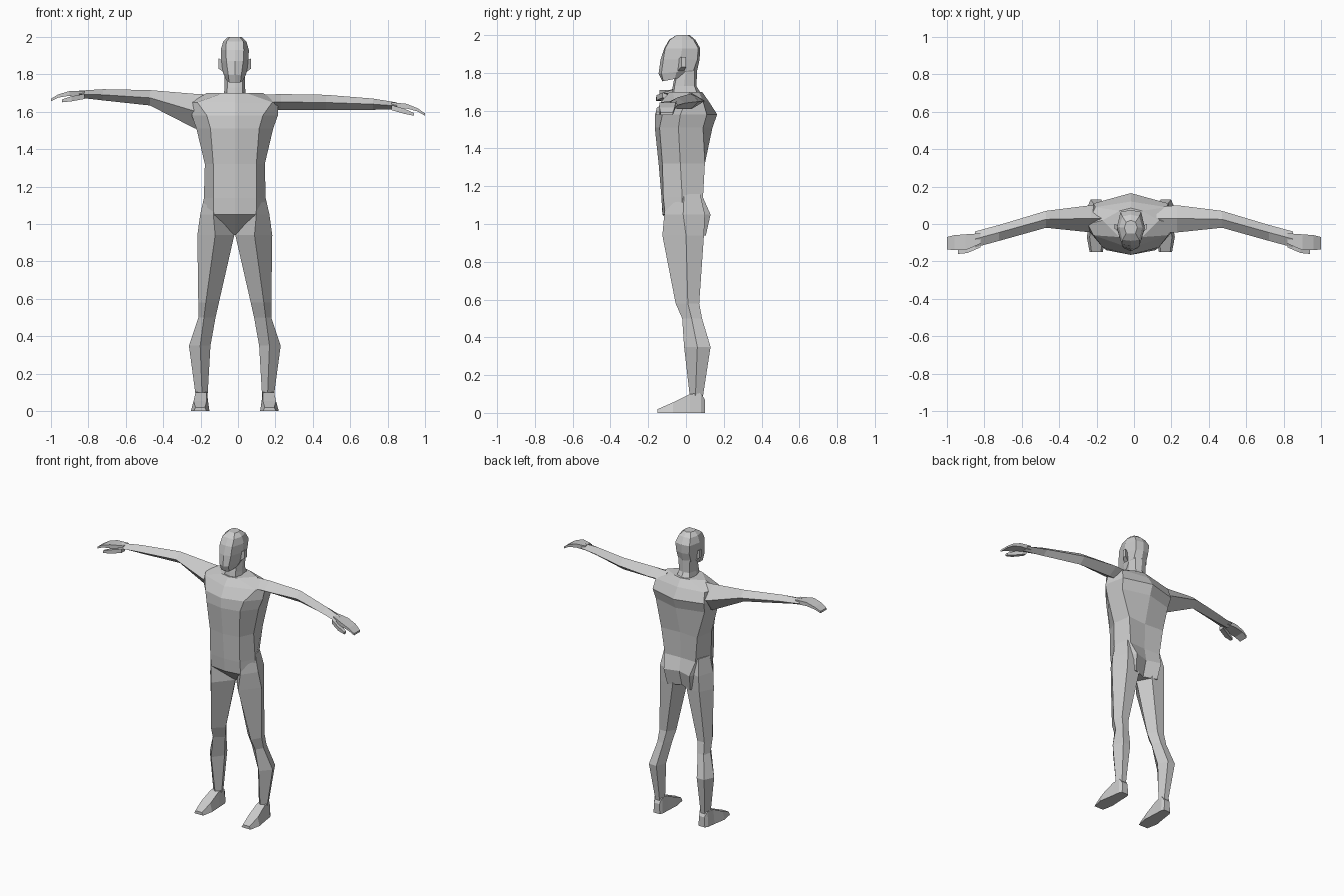
import bpy
import bmesh

default_cube = bpy.data.objects.get("Cube")
if default_cube:
    bpy.data.objects.remove(default_cube, do_unlink=True)

MIDLINE = -0.017      # the body stands slightly off centre
GREY = (0.6, 0.6, 0.6, 1.0)

material = bpy.data.materials.new("plain grey")
material.use_nodes = True
material.diffuse_color = GREY
material.node_tree.nodes["Principled BSDF"].inputs["Base Color"].default_value = GREY


def loft(name, rings):
    """Skin a list of equally sized point rings and cap both ends."""
    bm = bmesh.new()
    loops = [[bm.verts.new(point) for point in ring] for ring in rings]
    count = len(loops[0])
    for lower, upper in zip(loops, loops[1:]):
        for i in range(count):
            j = (i + 1) % count
            bm.faces.new((lower[i], lower[j], upper[j], upper[i]))
    bm.faces.new(loops[0])
    bm.faces.new(loops[-1])
    bmesh.ops.recalc_face_normals(bm, faces=bm.faces)
    mesh = bpy.data.meshes.new(name)
    bm.to_mesh(mesh)
    bm.free()
    mesh.materials.append(material)
    obj = bpy.data.objects.new(name, mesh)
    bpy.context.collection.objects.link(obj)
    return obj


def body_ring(z, front, corner, side, rear, back, tilt=0.0):
    """Eight-sided symmetric cross-section; tilt raises the back."""
    right_half = [corner, side, rear]
    left_half = [(-x, y) for x, y in reversed(right_half)]
    outline = [(0, front)] + right_half + [(0, back)] + left_half
    return [(MIDLINE + x, y, z + tilt * y) for x, y in outline]


# Torso from crotch to shoulder line
loft("torso", [
    body_ring(0.94, 0.0, (0.02, 0.0), (0.1, 0.03), (0.09, 0.105), 0.07),
    body_ring(1.05, -0.125, (0.115, -0.11), (0.17, -0.02), (0.1, 0.13), 0.1),
    body_ring(1.14, -0.13, (0.115, -0.12), (0.165, -0.02), (0.12, 0.09), 0.085),
    body_ring(1.32, -0.145, (0.115, -0.125), (0.16, -0.03), (0.14, 0.1), 0.09),
    body_ring(1.51, -0.165, (0.13, -0.14), (0.205, -0.04), (0.19, 0.09), 0.14),
    body_ring(1.58, -0.165, (0.15, -0.125), (0.23, -0.03), (0.2, 0.11), 0.165),
    body_ring(1.65, -0.13, (0.2, -0.06), (0.23, 0.0), (0.19, 0.09), 0.12),
    body_ring(1.7, -0.085, (0.06, -0.07), (0.15, 0.02), (0.06, 0.07), 0.085),
])

# Neck
loft("neck", [
    body_ring(1.66, -0.08, (0.045, -0.07), (0.06, -0.02), (0.06, 0.07), 0.1),
    body_ring(1.73, -0.07, (0.04, -0.06), (0.055, -0.01), (0.04, 0.045), 0.055),
    body_ring(1.83, -0.05, (0.04, -0.04), (0.055, 0.0), (0.045, 0.045), 0.06),
])

# Head from jaw to crown
loft("head", [
    body_ring(1.78, -0.125, (0.03, -0.12), (0.045, -0.06), (0.03, 0.0), 0.02, tilt=0.2),
    body_ring(1.81, -0.145, (0.035, -0.13), (0.062, -0.05), (0.05, 0.04), 0.06, tilt=0.1),
    body_ring(1.87, -0.135, (0.045, -0.12), (0.073, -0.03), (0.05, 0.06), 0.072),
    body_ring(1.93, -0.115, (0.048, -0.11), (0.075, -0.02), (0.055, 0.065), 0.075),
    body_ring(1.975, -0.09, (0.045, -0.085), (0.062, -0.02), (0.045, 0.04), 0.05),
    body_ring(2.0, -0.05, (0.025, -0.05), (0.035, -0.02), (0.025, 0.01), 0.02),
])


def make_ear(label, side):
    def ring(x, front, back, low, high):
        x = MIDLINE + side * x
        return [(x, front, low), (x, back, low), (x, back, high), (x, front, high)]

    loft(label + "_ear", [ring(0.06, -0.045, -0.01, 1.81, 1.87),
                          ring(0.087, -0.025, 0.0, 1.83, 1.885)])


def make_leg(label, side):
    def ring(z, inner, shin, outer, front, middle, back):
        heel_side = (shin + outer) / 2
        calf_side = (shin + inner) / 2
        outline = [(shin, front), (outer, middle), (heel_side, back),
                   (calf_side, back), (inner, middle)]
        return [(MIDLINE + side * x, y, z) for x, y in outline]

    loft(label + "_leg", [
        ring(1.16, 0.03, 0.11, 0.16, -0.1, -0.01, 0.075),
        ring(1.05, 0.02, 0.115, 0.185, -0.115, -0.015, 0.1),
        ring(0.94, 0.003, 0.105, 0.2, -0.125, 0.0, 0.095),
        ring(0.58, 0.085, 0.155, 0.195, -0.055, 0.01, 0.07),
        ring(0.5, 0.103, 0.165, 0.195, -0.02, 0.03, 0.085),
        ring(0.35, 0.13, 0.185, 0.245, -0.01, 0.06, 0.13),
        ring(0.09, 0.145, 0.175, 0.21, 0.02, 0.05, 0.09),
    ])


def make_foot(label, side):
    def ring(y, centre, sole, top, height):
        outline = [(centre - sole, 0), (centre + sole, 0),
                   (centre + top, height), (centre - top, height)]
        return [(MIDLINE + side * x, y, z) for x, z in outline]

    loft(label + "_foot", [
        ring(0.1, 0.175, 0.025, 0.02, 0.07),
        ring(0.08, 0.177, 0.035, 0.03, 0.105),
        ring(0.02, 0.18, 0.04, 0.03, 0.1),
        ring(-0.07, 0.185, 0.05, 0.035, 0.055),
        ring(-0.15, 0.185, 0.035, 0.025, 0.02),
    ])


def make_arm(label, side, armpit, droop):
    def place(x, y, z):
        return (side * x, y, z - droop * max(0, x - 0.22))

    def arm_ring(x, front, ridge, back, top, bottom):
        middle = (top + bottom) / 2
        return [place(x, ridge, top), place(x, front, middle),
                place(x, ridge, bottom), place(x, back, middle)]

    def hand_ring(x, front, back, top, bottom):
        return [place(x, front, top), place(x, front, bottom),
                place(x, back, bottom), place(x, back, top)]

    # Upper arm and forearm
    loft(label + "_arm", [
        arm_ring(0.12, -0.05, 0.03, 0.09, 1.69, armpit),
        arm_ring(0.23, -0.045, 0.03, 0.1, 1.695, armpit),
        arm_ring(0.47, -0.02, 0.025, 0.07, 1.715, 1.633),
        arm_ring(0.72, -0.09, -0.045, -0.005, 1.72, 1.66),
        arm_ring(0.85, -0.125, -0.08, -0.04, 1.712, 1.675),
    ])
    # Flat curved hand
    loft(label + "_hand", [
        hand_ring(0.82, -0.105, -0.05, 1.71, 1.68),
        hand_ring(0.9, -0.14, -0.055, 1.71, 1.685),
        hand_ring(0.96, -0.14, -0.06, 1.692, 1.675),
        hand_ring(1.0, -0.135, -0.07, 1.668, 1.655),
    ])
    # Thumb
    loft(label + "_thumb", [
        hand_ring(0.82, -0.125, -0.09, 1.695, 1.668),
        hand_ring(0.89, -0.155, -0.12, 1.682, 1.655),
        hand_ring(0.94, -0.16, -0.14, 1.665, 1.65),
    ])


for label, side, armpit, droop in (("left", 1, 1.61, 0.1), ("right", -1, 1.51, 0.0)):
    make_ear(label, side)
    make_leg(label, side)
    make_foot(label, side)
    make_arm(label, side, armpit, droop)
